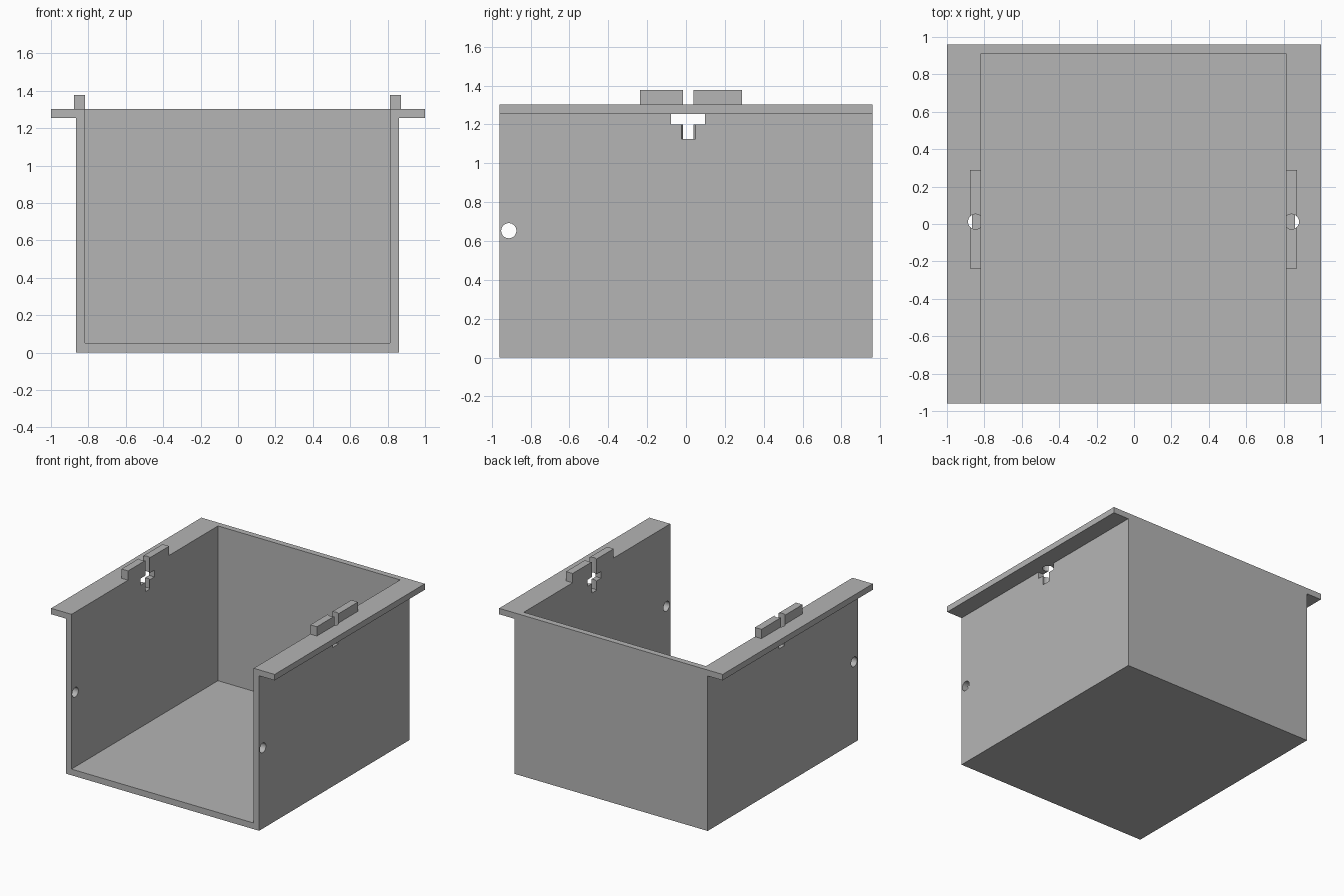
import bpy, bmesh, math
from mathutils import Matrix, Vector

if "Cube" in bpy.data.objects:
    bpy.data.objects.remove(bpy.data.objects["Cube"])

CX = -0.0025                       # body sits slightly off the flange centre
IN, OUT, BUMP = 0.8155, 0.8635, 0.8745
HALF_Y, TOP, FLANGE_Z, TAB_TOP = 0.96, 1.302, 1.254, 1.377
HOLE_Y = 0.0125

grey = bpy.data.materials.new("light grey")
grey.diffuse_color = (0.46, 0.46, 0.46, 1)
grey.use_nodes = True
grey.node_tree.nodes["Principled BSDF"].inputs["Base Color"].default_value = grey.diffuse_color


def make(name, bm):
    bmesh.ops.recalc_face_normals(bm, faces=bm.faces)
    mesh = bpy.data.meshes.new(name)
    bm.to_mesh(mesh)
    bm.free()
    mesh.materials.append(grey)
    ob = bpy.data.objects.new(name, mesh)
    bpy.context.collection.objects.link(ob)
    return ob


def box(name, lo, hi):
    lo, hi = Vector(lo), Vector(hi)
    bm = bmesh.new()
    size = Matrix.Diagonal((*(hi - lo), 1))
    bmesh.ops.create_cube(bm, size=1, matrix=Matrix.Translation((lo + hi) / 2) @ size)
    return make(name, bm)


def cylinder(name, centre, radius, depth, rot=Matrix()):
    bm = bmesh.new()
    bmesh.ops.create_cone(bm, cap_ends=True, segments=48, radius1=radius, radius2=radius,
                          depth=depth, matrix=Matrix.Translation(centre) @ rot)
    return make(name, bm)


def boolean(ob, tool, op):
    mod = ob.modifiers.new(tool.name, 'BOOLEAN')
    mod.operation, mod.solver, mod.object = op, 'EXACT', tool
    tool.hide_render = True
    tool.hide_set(True)


# Case: flanged profile extruded front to back
profile = [(CX - OUT, 0), (CX + OUT, 0), (CX + OUT, FLANGE_Z), (1, FLANGE_Z),
           (1, TOP), (-1, TOP), (-1, FLANGE_Z), (CX - OUT, FLANGE_Z)]
bm = bmesh.new()
face = bm.faces.new([bm.verts.new((x, -HALF_Y, z)) for x, z in profile])
ext = bmesh.ops.extrude_face_region(bm, geom=[face])
bmesh.ops.translate(bm, vec=(0, 2 * HALF_Y, 0),
                    verts=[v for v in ext["geom"] if isinstance(v, bmesh.types.BMVert)])
case = make("case", bm)

# Cavity, open at the front and top
boolean(case, box("cavity_cutter", (CX - IN, -1.2, 0.05), (CX + IN, 0.912, 1.6)), 'DIFFERENCE')

# Side hole through both walls near the front
boolean(case, cylinder("side_hole_cutter", (0, -0.912, 0.653), 0.039, 2.4,
                       Matrix.Rotation(math.pi / 2, 4, 'Y')), 'DIFFERENCE')

# Each side: raised tab, nut slot under the flange, vertical screw hole
for side, s in (("left", -1), ("right", 1)):
    def span(a, b):
        return sorted((CX + s * a, CX + s * b))

    x0, x1 = span(IN, BUMP)
    tab = box(side + "_tab", (x0, -0.237, TOP), (x1, 0.288, TAB_TOP))
    x0, x1 = span(0.75, 0.95)
    slot = box(side + "_slot_cutter", (x0, -0.076, 1.2), (x1, 0.099, FLANGE_Z))
    hole = cylinder(side + "_screw_hole_cutter", (CX + s * 0.845, HOLE_Y, 1.324), 0.04, 0.4)
    boolean(case, slot, 'DIFFERENCE')
    boolean(case, hole, 'DIFFERENCE')
    boolean(tab, hole, 'DIFFERENCE')
